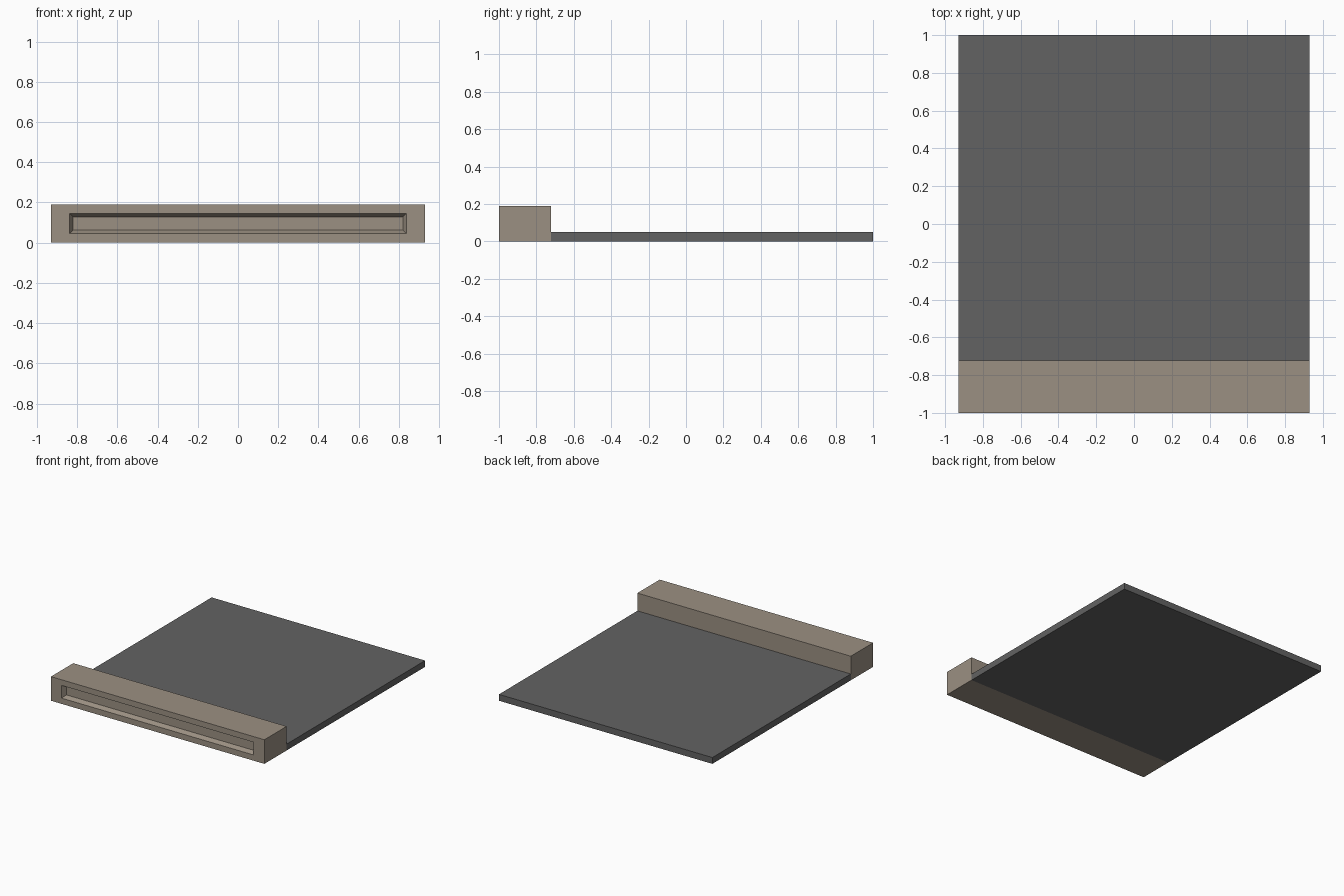
import bpy, bmesh
from mathutils import Vector

cube = bpy.data.objects.get("Cube")
if cube:
    bpy.data.objects.remove(cube, do_unlink=True)


def make_material(name, color):
    mat = bpy.data.materials.new(name)
    mat.use_nodes = True
    mat.diffuse_color = (*color, 1)
    mat.node_tree.nodes["Principled BSDF"].inputs["Base Color"].default_value = (*color, 1)
    return mat


def box(low, high):
    """Bmesh box between two opposite corners."""
    bm = bmesh.new()
    bmesh.ops.create_cube(bm, size=1)
    low, high = Vector(low), Vector(high)
    for v in bm.verts:
        v.co = (low + high) / 2 + v.co * (high - low)
    bm.normal_update()
    return bm


def finish(bm, name, mat):
    mesh = bpy.data.meshes.new(name)
    bm.to_mesh(bm_target := mesh)
    bm.free()
    mesh.materials.append(mat)
    obj = bpy.data.objects.new(name, mesh)
    bpy.context.collection.objects.link(obj)
    return obj


tan = make_material("warm tan", (0.33, 0.28, 0.225))
grey = make_material("dark grey", (0.123, 0.123, 0.123))

HALF_WIDTH = 0.93
JOIN_Y = -0.723

# Flat slab behind the front bar
finish(box((-HALF_WIDTH, JOIN_Y, 0), (HALF_WIDTH, 1, 0.05)), "floor_slab", grey)

# Front bar with a tapered recessed panel
bm = box((-HALF_WIDTH, -1, 0), (HALF_WIDTH, JOIN_Y, 0.19))
front = min(bm.faces, key=lambda f: f.normal.y)


def inset_to(face, half_x, low_z, high_z, y):
    bmesh.ops.inset_region(bm, faces=[face], thickness=0.01)
    mid_z = face.calc_center_median().z
    for v in face.verts:
        v.co = (half_x if v.co.x > 0 else -half_x, y, high_z if v.co.z > mid_z else low_z)


inset_to(front, 0.837, 0.045, 0.145, -1)
inset_to(front, 0.82, 0.062, 0.128, -0.965)
bm.normal_update()
finish(bm, "front_bar", tan)
